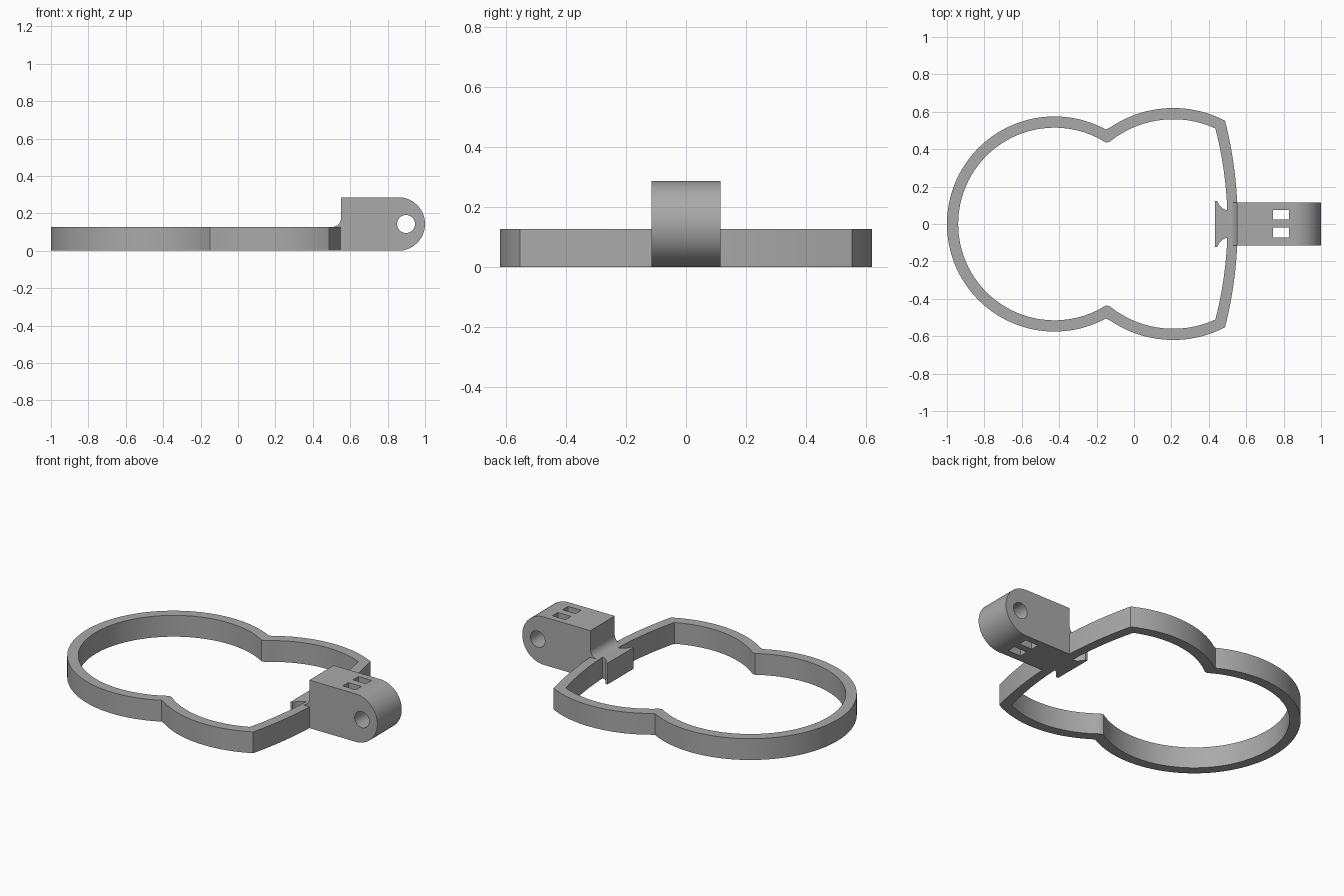
import bpy, bmesh, math
from mathutils import Vector

cube = bpy.data.objects.get("Cube")
if cube:
    bpy.data.objects.remove(cube, do_unlink=True)

grey = bpy.data.materials.new("plain grey")
grey.use_nodes = True
GREY = (0.4, 0.4, 0.4, 1)
grey.diffuse_color = GREY
grey.node_tree.nodes["Principled BSDF"].inputs["Base Color"].default_value = GREY

RING_H = 0.127
BLOCK_W = 0.115
BLOCK_R = 0.143


def finish(name, bm):
    bmesh.ops.recalc_face_normals(bm, faces=bm.faces)
    mesh = bpy.data.meshes.new(name)
    bm.to_mesh(mesh)
    bm.free()
    mesh.materials.append(grey)
    obj = bpy.data.objects.new(name, mesh)
    bpy.context.collection.objects.link(obj)
    return obj


def smooth(obj):
    bpy.ops.object.select_all(action='DESELECT')
    obj.select_set(True)
    bpy.context.view_layer.objects.active = obj
    bpy.ops.object.shade_smooth_by_angle(angle=math.radians(30))


def prism(name, points, shift):
    """Extrude a flat outline of 3D points along a shift vector."""
    bm = bmesh.new()
    face = bm.faces.new([bm.verts.new(p) for p in points])
    new = bmesh.ops.extrude_face_region(bm, geom=[face])["geom"]
    bmesh.ops.translate(bm, vec=Vector(shift),
                        verts=[v for v in new if isinstance(v, bmesh.types.BMVert)])
    return finish(name, bm)


def arc(cx, cy, r, a0, a1, n):
    return [(cx + r * math.cos(a0 + (a1 - a0) * i / n),
             cy + r * math.sin(a0 + (a1 - a0) * i / n)) for i in range(n + 1)]


def ring_outline(r_big, r_small, x_end, x_corner):
    """Closed loop of two lobes and a bowed end, mirrored about y = 0."""
    cx, sx, sy, cusp = -0.425, 0.21, 0.02, -0.15
    big = arc(cx, 0, r_big, math.pi, math.acos((cusp - cx) / r_big), 40)
    small = arc(sx, sy, r_small, math.acos((cusp - sx) / r_small),
                math.acos((x_corner - sx) / r_small), 24)
    corner_y = small[-1][1]
    sag = x_end - x_corner
    r_end = (corner_y ** 2 + sag ** 2) / (2 * sag)
    end = arc(x_end - r_end, 0, r_end, math.asin(corner_y / r_end), 0, 12)
    half = big + small[1:] + end[1:]
    return half + [(x, -y) for x, y in reversed(half[1:-1])]


# Ring band
outer = ring_outline(0.575, 0.6, 0.555, 0.487)
inner = ring_outline(0.515, 0.54, 0.5, 0.435)
bm = bmesh.new()
loops = [[bm.verts.new((x, y, z)) for x, y in path]
         for path, z in ((outer, 0), (outer, RING_H), (inner, RING_H), (inner, 0))]
count = len(outer)
for k in range(4):
    a, b = loops[k], loops[(k + 1) % 4]
    for i in range(count):
        j = (i + 1) % count
        bm.faces.new((a[i], a[j], b[j], b[i]))
smooth(finish("ring_band", bm))

# Hinge block: rounded end, and a fillet rising from the ring
side = arc(1 - BLOCK_R, BLOCK_R, BLOCK_R, -math.pi / 2, math.pi / 2, 32)
side += [(0.551, 2 * BLOCK_R)]
side += arc(0.503, 0.175, 0.048, 0, -math.pi / 2, 10)
side += [(0.503, 0)]
block = prism("hinge_block", [(x, -BLOCK_W, z) for x, z in side],
              (0, 2 * BLOCK_W, 0))

# Pin hole and two tie slots cut through the block
pin = arc(0.898, BLOCK_R, 0.048, 0, 2 * math.pi, 32)[:-1]
cutters = [prism("pin_cutter", [(x, -0.2, z) for x, z in pin], (0, 0.4, 0))]
for y in (0.05, -0.045):
    box = [(0.742, y - 0.026), (0.828, y - 0.026), (0.828, y + 0.026), (0.742, y + 0.026)]
    cutters.append(prism("slot_cutter", [(x, v, -0.1) for x, v in box], (0, 0, 0.5)))
bpy.context.view_layer.objects.active = block
for cutter in cutters:
    cutter.hide_render = True
    mod = block.modifiers.new("cut", 'BOOLEAN')
    mod.operation = 'DIFFERENCE'
    mod.solver = 'EXACT'
    mod.object = cutter
    bpy.ops.object.modifier_apply(modifier=mod.name)
    bpy.data.objects.remove(cutter, do_unlink=True)
smooth(block)

# Flared tab inside the ring
flare = [(0.432, 0.122), (0.44, 0.122)]
flare += arc(0.515, 0.143, 0.072, math.radians(196), math.radians(262), 8)
flare += [(0.52, 0.072)]
flare += [(x, -y) for x, y in reversed(flare)]
smooth(prism("flared_tab", [(x, y, 0) for x, y in flare], (0, 0, RING_H)))
